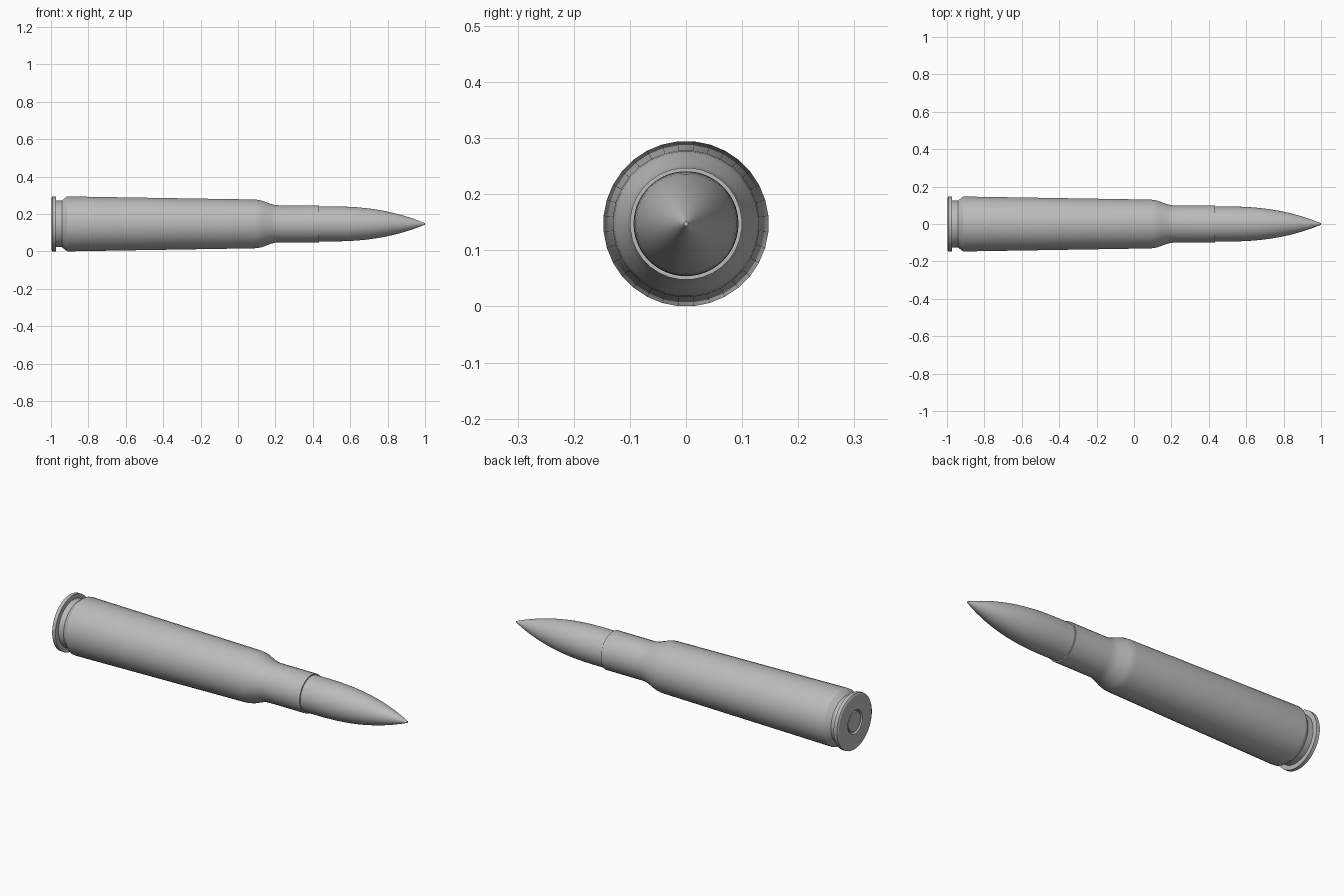
import bpy
import bmesh
import math

old = bpy.data.objects.get("Cube")
if old:
    bpy.data.objects.remove(old, do_unlink=True)

AXIS_Z = 0.1475

metal = bpy.data.materials.new("grey metal")
grey = (0.5, 0.5, 0.5, 1)
metal.diffuse_color = grey
metal.use_nodes = True
metal.node_tree.nodes["Principled BSDF"].inputs["Base Color"].default_value = grey


def turned_part(name, profile, sides):
    """Revolve (x, radius) points about the long axis; zero radius closes an end."""
    bm = bmesh.new()
    rings = []
    for x, r in profile:
        if r == 0:
            rings.append([bm.verts.new((x, 0, 0))] * sides)
            continue
        angles = [math.tau * (i + 0.5) / sides for i in range(sides)]
        rings.append([bm.verts.new((x, r * math.cos(a), r * math.sin(a))) for a in angles])
    for a, b in zip(rings, rings[1:]):
        for i in range(sides):
            j = (i + 1) % sides
            bm.faces.new(dict.fromkeys((a[i], a[j], b[j], b[i])))
    bmesh.ops.recalc_face_normals(bm, faces=bm.faces)
    mesh = bpy.data.meshes.new(name)
    bm.to_mesh(mesh)
    bm.free()
    mesh.materials.append(metal)
    obj = bpy.data.objects.new(name, mesh)
    obj.location.z = AXIS_Z
    bpy.context.collection.objects.link(obj)
    bpy.ops.object.select_all(action="DESELECT")
    obj.select_set(True)
    bpy.context.view_layer.objects.active = obj
    bpy.ops.object.shade_smooth_by_angle(angle=math.radians(25))
    return obj


# Case: recessed primer ring, rim, groove, tapered body, shoulder, neck and open mouth
turned_part("case", [
    (-0.995, 0), (-0.995, 0.052), (-0.985, 0.054), (-0.985, 0.060), (-0.998, 0.062),
    (-0.998, 0.138), (-0.993, 0.1475), (-0.974, 0.1475), (-0.972, 0.125),
    (-0.942, 0.125), (-0.915, 0.1465), (-0.905, 0.1475), (0.09, 0.131),
    (0.11, 0.129), (0.13, 0.124), (0.175, 0.107), (0.20, 0.101), (0.22, 0.1),
    (0.433, 0.1), (0.433, 0.092), (0.38, 0.092), (0.38, 0)], 32)

# Bullet: straight shank running into a curved nose with a tiny blunt tip
LENGTH, RADIUS, SHANK_END = 1.0, 0.0935, 0.50
nose = []
for i in range(15):
    t = i / 14
    nose.append((SHANK_END + (LENGTH - SHANK_END) * t, RADIUS - (RADIUS - 0.004) * t ** 2.3))
turned_part("bullet", [(0.36, 0), (0.36, RADIUS)] + nose + [(LENGTH, 0)], 64)
